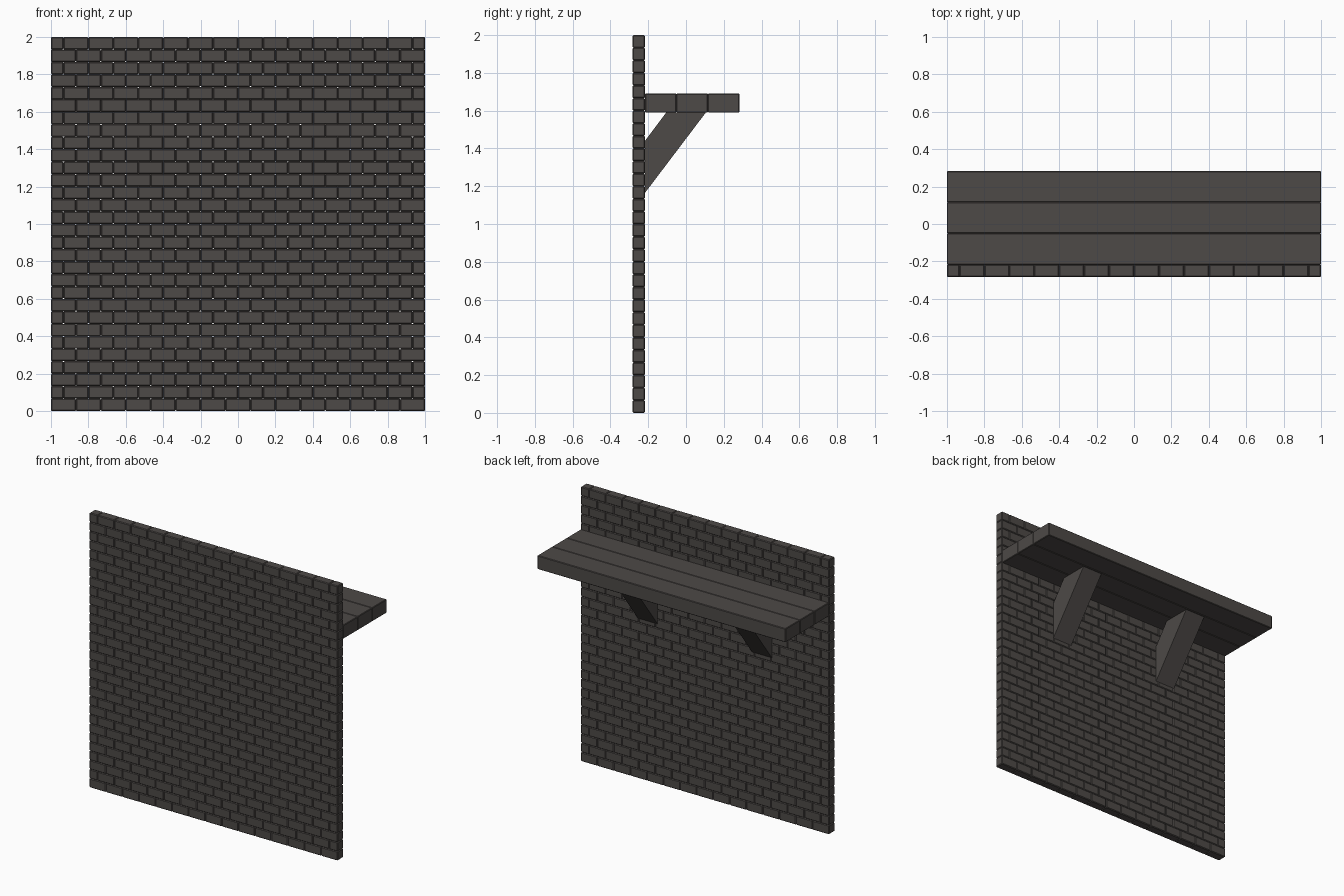
import bpy, bmesh
from mathutils import Vector

if "Cube" in bpy.data.objects:
    bpy.data.objects.remove(bpy.data.objects["Cube"])

mat = bpy.data.materials.new("dark warm grey")
mat.diffuse_color = (0.075, 0.067, 0.063, 1)
mat.use_nodes = True
mat.node_tree.nodes["Principled BSDF"].inputs["Base Color"].default_value = mat.diffuse_color


def finish(bm, name):
    bmesh.ops.recalc_face_normals(bm, faces=bm.faces)
    me = bpy.data.meshes.new(name)
    bm.to_mesh(me)
    bm.free()
    me.materials.append(mat)
    ob = bpy.data.objects.new(name, me)
    bpy.context.collection.objects.link(ob)
    return ob


def box(bm, lo, hi):
    lo, hi = Vector(lo), Vector(hi)
    vs = bmesh.ops.create_cube(bm, size=1)["verts"]
    for v in vs:
        v.co = Vector(((lo[i] + hi[i]) / 2 + v.co[i] * (hi[i] - lo[i]) for i in range(3)))


def chamfer(bm, width):
    bmesh.ops.bevel(bm, geom=bm.edges[:], offset=width, segments=1,
                    profile=0.5, affect='EDGES')


Y0, YW, Y1 = -0.283, -0.217, 0.283

# Brick wall: 30 courses in running bond, half bricks closing every other course
ROWS, COLS = 30, 15
h, w = 2 / ROWS, 2 / COLS
bm = bmesh.new()
for r in range(ROWS):
    shift = w / 2 if r % 2 else 0
    for c in range(COLS + (1 if shift else 0)):
        x0 = max(-1, -1 + c * w - shift)
        x1 = min(1, -1 + (c + 1) * w - shift)
        box(bm, (x0, Y0, r * h), (x1, YW, (r + 1) * h))
chamfer(bm, 0.005)
finish(bm, "brick_wall")

# Shelf: three planks side by side
d = (Y1 - YW) / 3
bm = bmesh.new()
for i in range(3):
    box(bm, (-1, YW + i * d, 1.59), (1, YW + (i + 1) * d, 1.69))
chamfer(bm, 0.004)
finish(bm, "shelf_planks")

# Diagonal braces under the shelf
profile = [(YW, 1.165), (0.105, 1.59), (-0.105, 1.59), (YW, 1.44)]
for side, x in (("left", -0.46), ("right", 0.46)):
    bm = bmesh.new()
    f = bm.faces.new([bm.verts.new((x - 0.08, y, z)) for y, z in profile])
    ext = bmesh.ops.extrude_face_region(bm, geom=[f])["geom"]
    bmesh.ops.translate(bm, vec=(0.16, 0, 0),
                        verts=[g for g in ext if isinstance(g, bmesh.types.BMVert)])
    finish(bm, side + "_brace")
